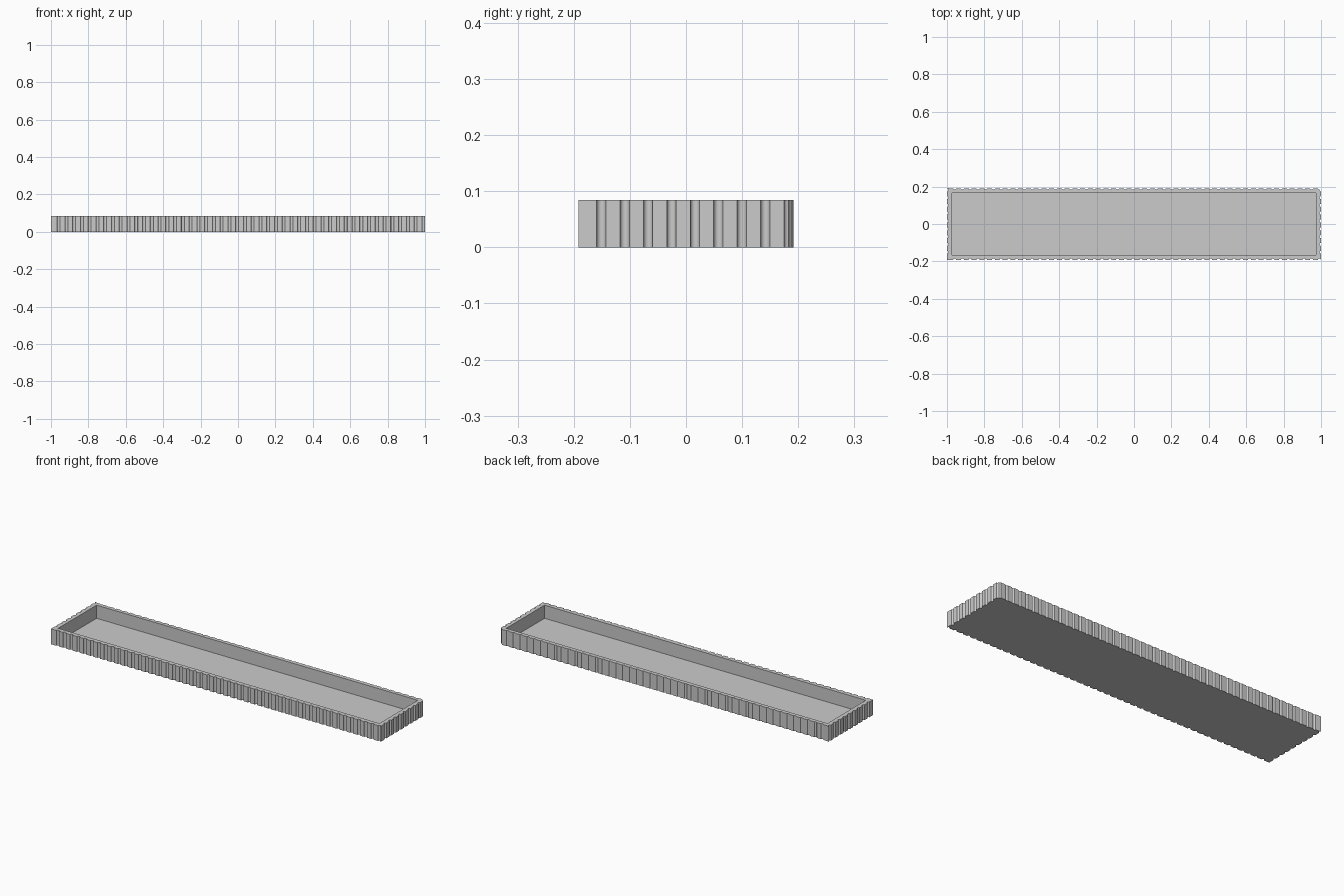
import bpy, bmesh, math
from mathutils import Vector

if "Cube" in bpy.data.objects:
    bpy.data.objects.remove(bpy.data.objects["Cube"], do_unlink=True)

HALF_X, HALF_Y, HEIGHT = 1.0, 0.192, 0.084
WALL, FLOOR = 0.026, 0.012
RADIUS, STEPS = 0.0082, 8
FIRST = 0.041          # first flute centre, measured from the low corner
LAST = 0.0092          # last flute centre, measured from the high corner


def flute_centres(half, count):
    low, high = -half + FIRST, half - LAST
    return [low + (high - low) * i / (count - 1) for i in range(count)]


xs, ys = flute_centres(HALF_X, 48), flute_centres(HALF_Y, 9)

# Each side: start corner, direction of travel, inward direction, flute centres
sides = [
    ((-HALF_X, -HALF_Y), (1, 0), (0, 1), [(x, -HALF_Y) for x in xs]),
    ((HALF_X, -HALF_Y), (0, 1), (-1, 0), [(HALF_X, y) for y in ys]),
    ((HALF_X, HALF_Y), (-1, 0), (0, -1), [(x, HALF_Y) for x in reversed(xs)]),
    ((-HALF_X, HALF_Y), (0, -1), (1, 0), [(-HALF_X, y) for y in reversed(ys)]),
]
all_centres = [Vector(c) for side in sides for c in side[3]]


def fluted_outline():
    points = []
    for corner, along, inward, centres in sides:
        if corner != (HALF_X, HALF_Y):      # this corner is cut away by two flutes
            points.append(Vector(corner))
        a, n = Vector(along), Vector(inward)
        for c in map(Vector, centres):
            for i in range(STEPS + 1):
                t = math.pi * i / STEPS
                p = c - a * RADIUS * math.cos(t) + n * RADIUS * math.sin(t)
                beyond = p.x > HALF_X or p.y > HALF_Y
                others = (o for o in all_centres if (o - c).length > RADIUS / 2)
                if not beyond and all((p - o).length > RADIUS for o in others):
                    points.append(p)
    # Where the two end flutes meet, keep only the crossing of their arcs
    return [p for p in points
            if not (p.x > HALF_X - LAST and p.y > HALF_Y - LAST)]


def add_loop(bm, points):
    verts = [bm.verts.new((p[0], p[1], HEIGHT)) for p in points]
    return [bm.edges.new((v, verts[(i + 1) % len(verts)])) for i, v in enumerate(verts)]


def drop_wall(bm, edges, z):
    # Extrude a rim loop down and close it with a flat face
    geom = bmesh.ops.extrude_edge_only(bm, edges=edges)["geom"]
    for v in geom:
        if isinstance(v, bmesh.types.BMVert):
            v.co.z = z
    low = [e for e in geom if isinstance(e, bmesh.types.BMEdge)
           and all(abs(v.co.z - z) < 1e-6 for v in e.verts)]
    bmesh.ops.triangle_fill(bm, edges=low, use_beauty=True, normal=(0, 0, 1))


# Tray: flat rim, fluted outer wall and plain inner basin
bm = bmesh.new()
outer = add_loop(bm, fluted_outline())
ix, iy = HALF_X - WALL, HALF_Y - WALL
inner = add_loop(bm, [(-ix, -iy), (ix, -iy), (ix, iy), (-ix, iy)])
bmesh.ops.triangle_fill(bm, edges=outer + inner, use_beauty=True, normal=(0, 0, 1))
drop_wall(bm, outer, 0)
drop_wall(bm, inner, FLOOR)
bmesh.ops.recalc_face_normals(bm, faces=bm.faces)
mesh = bpy.data.meshes.new("fluted_tray")
bm.to_mesh(mesh)
bm.free()
tray = bpy.data.objects.new("fluted_tray", mesh)
bpy.context.collection.objects.link(tray)

# Plain grey
grey = bpy.data.materials.new("light_grey")
grey.use_nodes = True
colour = (0.6, 0.6, 0.6, 1)
grey.diffuse_color = colour
grey.node_tree.nodes["Principled BSDF"].inputs["Base Color"].default_value = colour
mesh.materials.append(grey)

# Smooth flutes with crisp edges
bpy.ops.object.select_all(action="DESELECT")
tray.select_set(True)
bpy.context.view_layer.objects.active = tray
bpy.ops.object.shade_smooth_by_angle(angle=math.radians(30))
